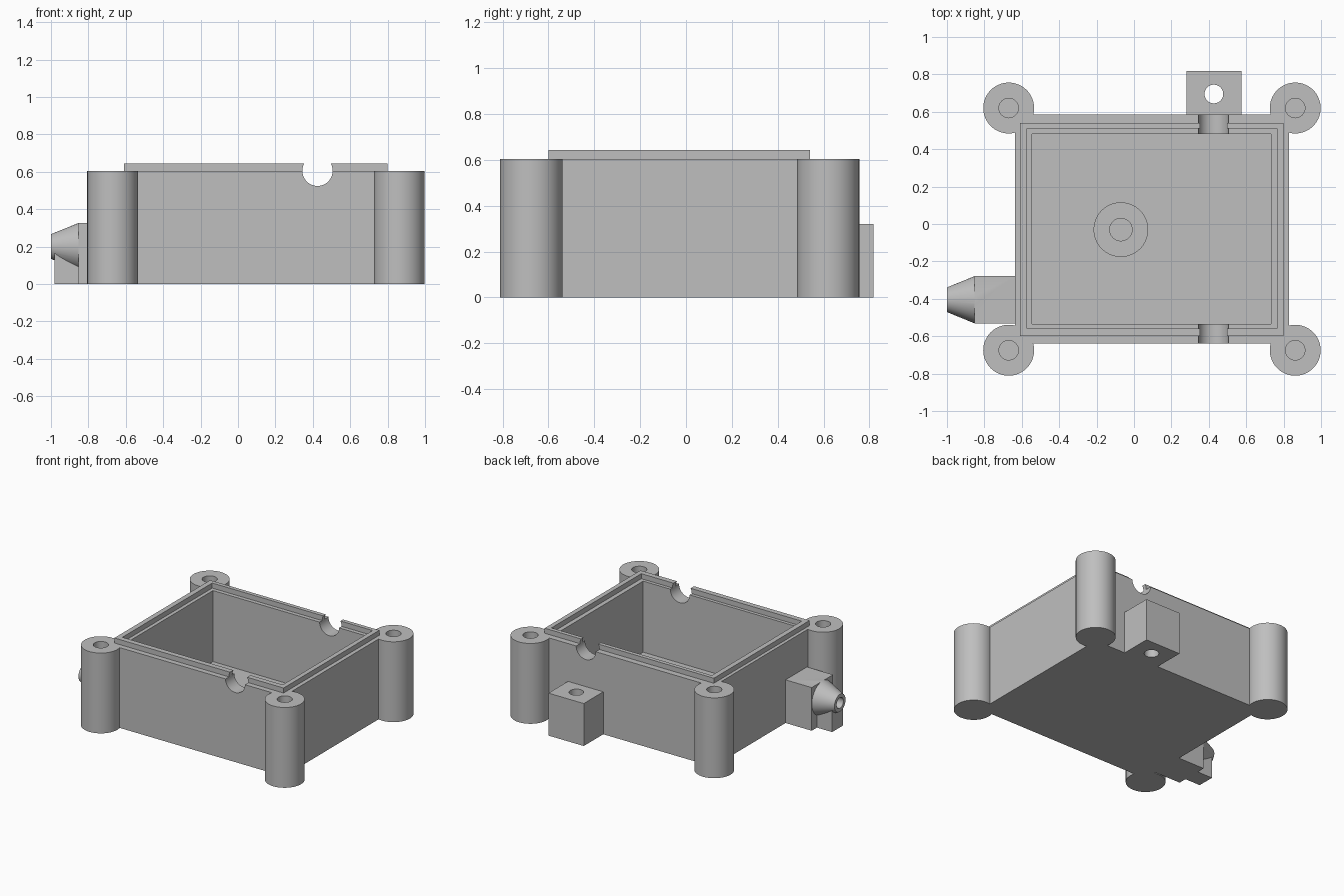
import bpy
import math

if "Cube" in bpy.data.objects:
    bpy.data.objects.remove(bpy.data.objects["Cube"], do_unlink=True)

GREY = (0.52, 0.52, 0.52, 1)
plastic = bpy.data.materials.new("grey plastic")
plastic.use_nodes = True
plastic.diffuse_color = GREY
plastic.node_tree.nodes["Principled BSDF"].inputs["Base Color"].default_value = GREY


def finish(ob, name):
    ob.name = name
    ob.data.materials.clear()
    ob.data.materials.append(plastic)
    return ob


def box(name, x, y, z):
    """Box from its three (low, high) ranges."""
    bpy.ops.mesh.primitive_cube_add(size=1)
    ob = bpy.context.object
    for v in ob.data.vertices:
        v.co = [lo + (c + 0.5) * (hi - lo) for c, (lo, hi) in zip(v.co, (x, y, z))]
    return finish(ob, name)


def tube(name, centre, r, length, r2=None, axis="Z"):
    """Cylinder or cone frustum; r2 is the radius at the far (+axis) end."""
    turn = {"Z": (0, 0, 0), "Y": (math.pi / 2, 0, 0), "-X": (0, -math.pi / 2, 0)}[axis]
    bpy.ops.mesh.primitive_cone_add(vertices=64, radius1=r, radius2=r if r2 is None else r2,
                                    depth=length, location=centre, rotation=turn)
    bpy.ops.object.transform_apply(location=True, rotation=True, scale=True)
    return finish(bpy.context.object, name)


def combine(target, tool, operation, keep=False):
    """Apply a boolean and drop the tool unless it is needed again."""
    bpy.context.view_layer.objects.active = target
    mod = target.modifiers.new("join", "BOOLEAN")
    mod.operation, mod.object, mod.solver = operation, tool, "EXACT"
    bpy.ops.object.modifier_apply(modifier=mod.name)
    if not keep:
        bpy.data.objects.remove(tool, do_unlink=True)


RIM = 0.605
FLOOR = 0.07
POSTS = [(x, y) for x in (-0.67, 0.862) for y in (-0.675, 0.62)]

# Housing: solid block, raised lip and round corner posts
housing = box("housing", (-0.635, 0.83), (-0.64, 0.585), (0, RIM))
combine(housing, box("lip", (-0.61, 0.80), (-0.6, 0.54), (0.4, 0.643)), "UNION")
for px, py in POSTS:
    combine(housing, tube("post", (px, py, RIM / 2), 0.136, RIM), "UNION")

# Hollow it out, leaving a ledge inside the lip
combine(housing, box("ledge_cut", (-0.572, 0.765), (-0.56, 0.51), (RIM, 1)), "DIFFERENCE")
combine(housing, box("cavity_cut", (-0.545, 0.732), (-0.535, 0.48), (FLOOR, 1.1)), "DIFFERENCE")

# Blind screw holes and the round cable notches in front and back walls
for px, py in POSTS:
    combine(housing, tube("screw_hole", (px, py, 0.45), 0.052, 0.6), "DIFFERENCE")
combine(housing, tube("cable_notch", (0.425, 0, RIM), 0.081, 2, axis="Y"), "DIFFERENCE")

# Hollow boss on the floor
boss = tube("floor_boss", (-0.07, -0.03, FLOOR + 0.04), 0.146, 0.08)
combine(boss, tube("boss_hole", (-0.07, -0.03, FLOOR + 0.06), 0.06, 0.1), "DIFFERENCE")

# Rear mounting tab with a through hole
tab = box("rear_tab", (0.28, 0.574), (0.585, 0.817), (0, 0.32))
combine(tab, tube("tab_hole", (0.427, 0.695, 0.2), 0.05, 1), "DIFFERENCE")

# Side outlet: block, tapered nozzle and the foot below it
NY, NZ = -0.405, 0.2
outlet = box("side_outlet", (-0.853, -0.635), (NY - 0.127, NY + 0.127), (0, 0.325))
nozzle = tube("nozzle", (-0.925, NY, NZ), 0.127, 0.15, 0.066, axis="-X")
combine(outlet, nozzle, "UNION")
combine(outlet, box("foot", (-0.98, -0.8), (NY - 0.065, NY + 0.065), (0, NZ)), "UNION")

# Bore running from the nozzle tip into the cavity
bore = tube("bore", (-0.8, NY, NZ), 0.04, 0.6, axis="-X")
combine(outlet, bore, "DIFFERENCE", keep=True)
combine(housing, bore, "DIFFERENCE")

# Smooth the round walls, keep the edges crisp
for ob in (housing, boss, tab, outlet):
    bpy.ops.object.select_all(action="DESELECT")
    ob.select_set(True)
    bpy.context.view_layer.objects.active = ob
    bpy.ops.object.shade_smooth_by_angle(angle=math.radians(30))
